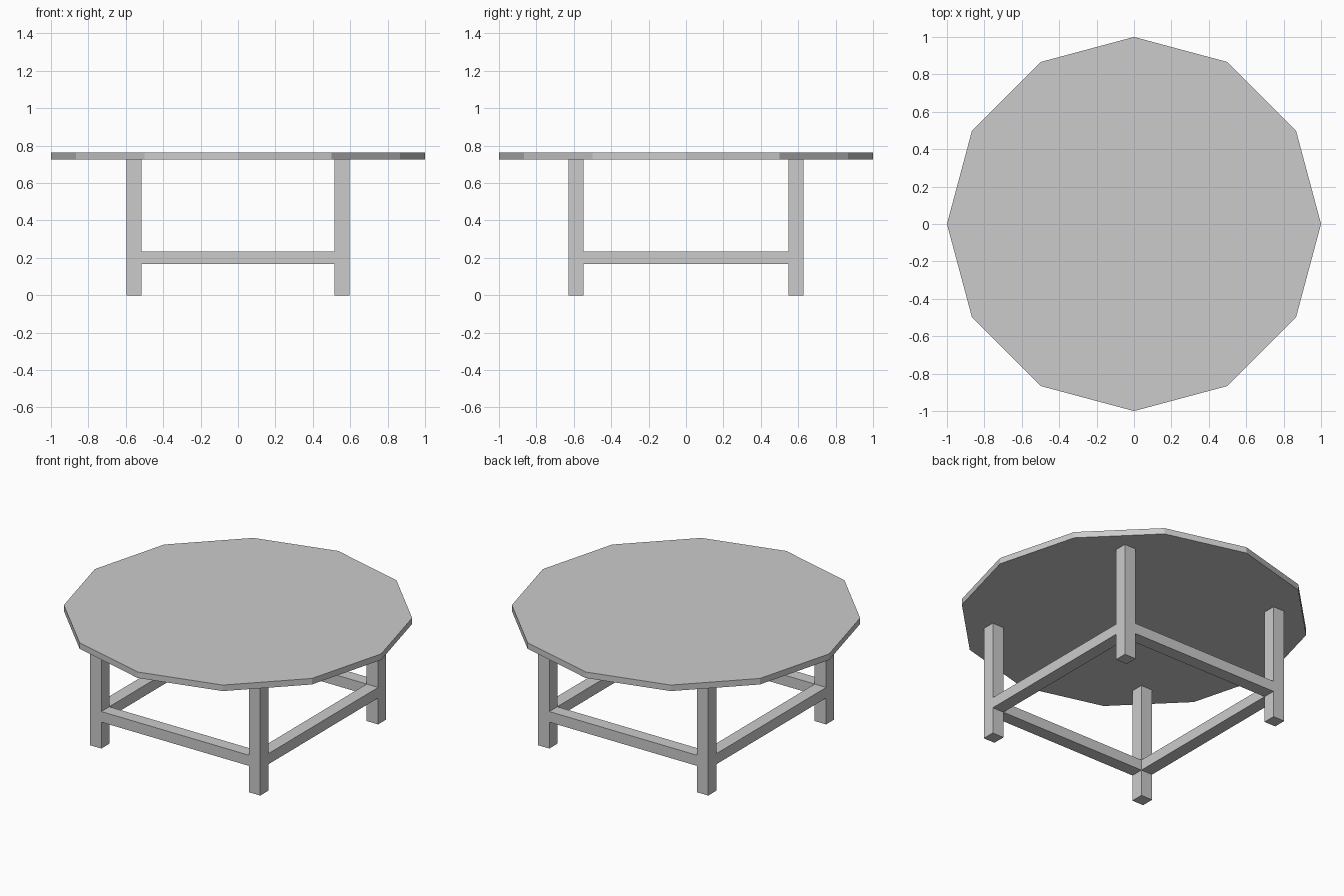
import bpy
import math

if "Cube" in bpy.data.objects:
    bpy.data.objects.remove(bpy.data.objects["Cube"])

LEG = 0.08                 # leg and rail thickness
LX, LY = 0.555, 0.588      # leg centres
TOP_Z, UNDER_Z = 0.763, 0.725
RAIL_Z, RAIL_H = 0.2, 0.067


def box(name, centre, size):
    bpy.ops.mesh.primitive_cube_add(size=1, location=centre)
    ob = bpy.context.object
    ob.name = name
    ob.scale = size
    bpy.ops.object.transform_apply(location=False, rotation=False, scale=True)
    return ob


# Twelve-sided tabletop, corners on the axes
bpy.ops.mesh.primitive_cylinder_add(
    vertices=12, radius=1, depth=TOP_Z - UNDER_Z,
    location=(0, 0, (TOP_Z + UNDER_Z) / 2))
bpy.context.object.name = "tabletop"

# Four square legs
for sy, depth_name in ((-1, "front"), (1, "back")):
    for sx, side_name in ((-1, "left"), (1, "right")):
        box(f"{depth_name}_{side_name}_leg",
            (sx * LX, sy * LY, UNDER_Z / 2), (LEG, LEG, UNDER_Z))

# Low rails between the legs, flush with their faces
for s, name in ((-1, "front_rail"), (1, "back_rail")):
    box(name, (0, s * LY, RAIL_Z), (2 * LX - LEG, LEG, RAIL_H))
for s, name in ((-1, "left_rail"), (1, "right_rail")):
    box(name, (s * LX, 0, RAIL_Z), (LEG, 2 * LY - LEG, RAIL_H))
